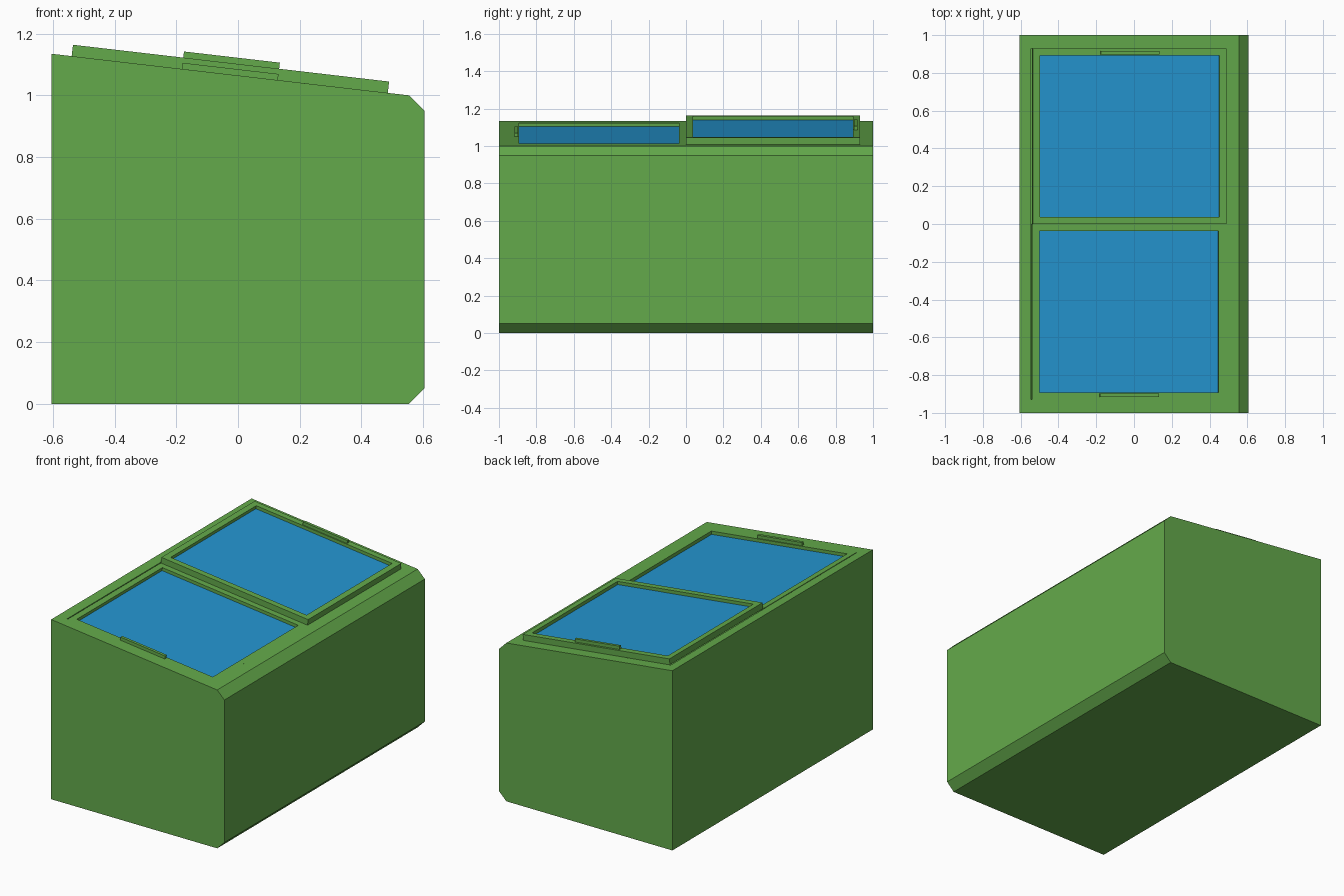
import bpy, bmesh, math
from mathutils import Matrix

if "Cube" in bpy.data.objects:
    bpy.data.objects.remove(bpy.data.objects["Cube"])


def material(name, rgb):
    m = bpy.data.materials.new(name)
    m.diffuse_color = (*rgb, 1)
    m.use_nodes = True
    m.node_tree.nodes["Principled BSDF"].inputs["Base Color"].default_value = m.diffuse_color
    return m


GREEN = material("green", (0.127, 0.40, 0.070))
BLUE = material("glass blue", (0.018, 0.305, 0.638))

# Sloped frame of the top: x runs down the slope, z is its normal
TILT = math.atan2(0.135, 1.16)
SLOPE = Matrix.Translation((0, 0, 1.0646)) @ Matrix.Rotation(TILT, 4, 'Y')
LID_T = 0.037


def finish(name, bm, matrix=None):
    bmesh.ops.recalc_face_normals(bm, faces=bm.faces)
    me = bpy.data.meshes.new(name)
    if matrix:
        bm.transform(matrix)
    bm.to_mesh(me)
    bm.free()
    me.materials.append(GREEN)
    me.materials.append(BLUE)
    ob = bpy.data.objects.new(name, me)
    bpy.context.collection.objects.link(ob)
    return ob


def box(x0, x1, y0, y1, z0, z1):
    bm = bmesh.new()
    bmesh.ops.create_cube(bm, size=1)
    for v in bm.verts:
        v.co.x = x1 if v.co.x > 0 else x0
        v.co.y = y1 if v.co.y > 0 else y0
        v.co.z = z1 if v.co.z > 0 else z0
    return bm


# Cabinet: side profile extruded across the width
bm = bmesh.new()
profile = [(-0.605, 0), (0.555, 0), (0.605, 0.05),
           (0.605, 0.95), (0.555, 1.0), (-0.605, 1.135)]
face = bm.faces.new([bm.verts.new((x, -1, z)) for x, z in profile])
ext = bmesh.ops.extrude_face_region(bm, geom=[face])
bmesh.ops.translate(bm, vec=(0, 2, 0),
                    verts=[g for g in ext["geom"] if isinstance(g, bmesh.types.BMVert)])
cabinet = finish("cabinet", bm)

# Recess for the lower lid, with a thin slit along the back edge
cutter = finish("recess_cutter",
                box(-0.548, 0.489, -0.93, 0.93, -LID_T, 0.1), SLOPE)
cutter.hide_render = True
cutter.hide_viewport = True
mod = cabinet.modifiers.new("recess", 'BOOLEAN')
mod.operation = 'DIFFERENCE'
mod.solver = 'EXACT'
mod.object = cutter


# Sliding lid: box with an inset, sunken glass pane
def lid(name, side, base):
    ya, yb = sorted((0, side * 0.93))
    bm = box(-0.543, 0.489, ya, yb, base, base + LID_T)
    bm.normal_update()
    top = max(bm.faces, key=lambda f: f.calc_center_median().z)
    bmesh.ops.inset_region(bm, faces=[top], thickness=0.054)
    ring = bmesh.ops.extrude_face_region(bm, geom=[top])["geom"]
    pane = next(g for g in ring if isinstance(g, bmesh.types.BMFace))
    for v in pane.verts:
        v.co.z -= 0.02
    pane.material_index = 1
    if top.is_valid:
        bm.faces.remove(top)
    finish(name, bm, SLOPE)
    # Raised grip on the outer edge
    ha, hb = sorted((side * 0.898, side * 0.916))
    finish(name + "_handle",
           box(-0.183, 0.13, ha, hb, base + LID_T, base + LID_T + 0.02), SLOPE)


lid("lower_lid", -1, -LID_T)
lid("upper_lid", 1, 0)
